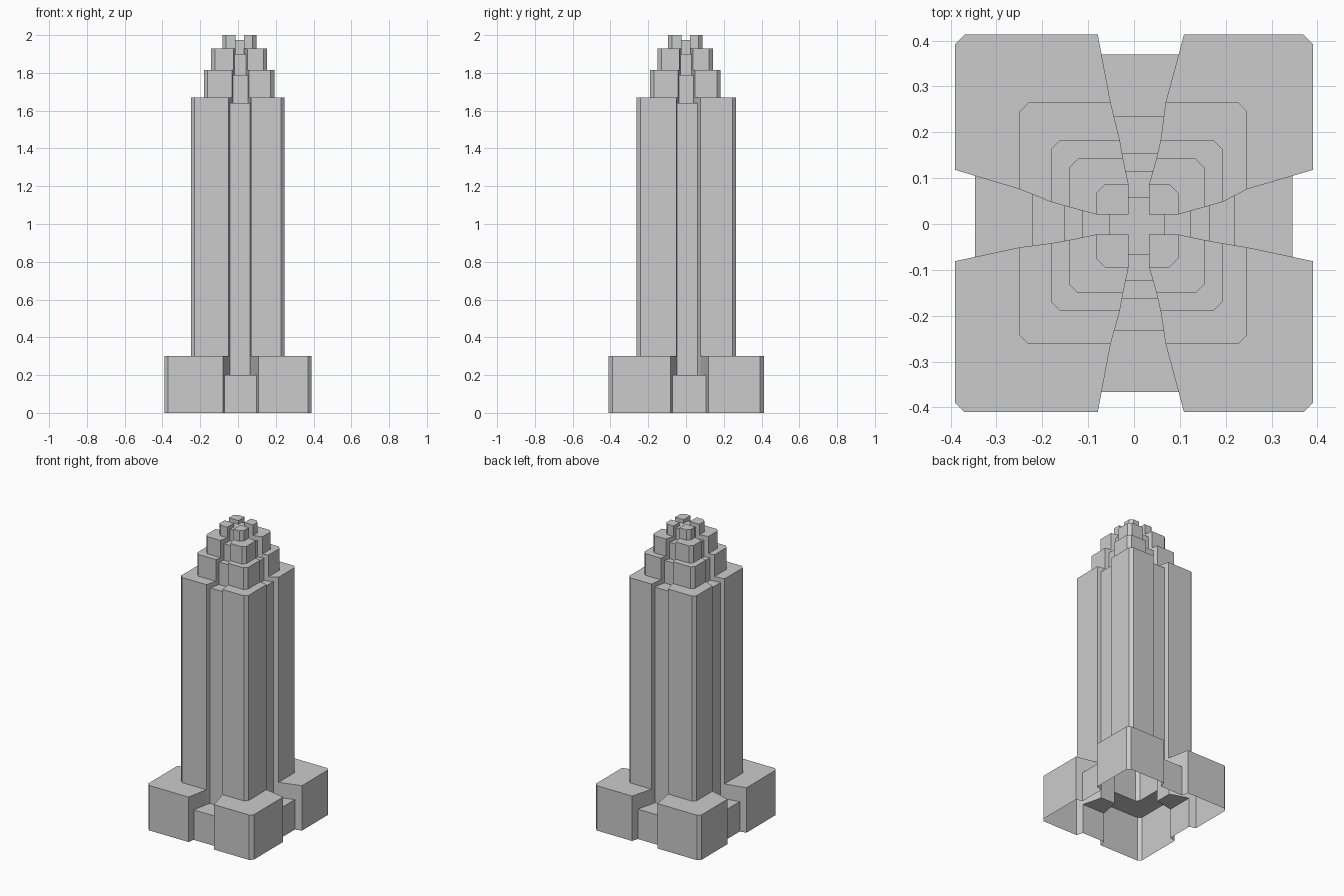
import bpy, bmesh

if "Cube" in bpy.data.objects:
    bpy.data.objects.remove(bpy.data.objects["Cube"])

# Tier data, base to crown
H = [0.30, 1.67, 1.815, 1.93, 2.0]          # corner block tops
F = [0.20, 1.64, 1.79, 1.90, 1.975]         # channel floor heights
CH = 0.02                                   # corner chamfer
OUT = {'x': {-1: [0.39, 0.25, 0.181, 0.142, 0.083],    # tier half extents
             1: [0.39, 0.247, 0.193, 0.154, 0.097]},
       'y': {-1: [0.41, 0.262, 0.19, 0.151, 0.095],
             1: [0.413, 0.265, 0.183, 0.143, 0.087]}}
REC = {'x': {-1: [0.347, 0.223, 0.152, 0.113, 0.054],  # channel end faces
             1: [0.346, 0.22, 0.165, 0.124, 0.066]},
       'y': {-1: [0.366, 0.233, 0.163, 0.124, 0.067],
             1: [0.37, 0.236, 0.154, 0.116, 0.058]}}
NOTCH = {'x': {-1: [0.079, 0.051, 0.031, 0.024, 0.012],  # channel half widths
               1: [0.109, 0.069, 0.058, 0.049, 0.033]},
         'y': {-1: [0.081, 0.051, 0.042, 0.035, 0.023],
               1: [0.118, 0.076, 0.048, 0.037, 0.021]}}
N = len(H)
bm = bmesh.new()


def face(pts):
    bm.faces.new([bm.verts.new(p) for p in pts])


def wall(a, b, z0, z1):
    face([(*a, z0), (*b, z0), (*b, z1), (*a, z1)])


def edge(axis, s, t, i):
    """Channel edge point of tier i on side (axis, s), channel flank t."""
    cross = 'y' if axis == 'x' else 'x'
    w = t * NOTCH[cross][t][min(i, N - 1)]
    d = s * (OUT[axis][s][i] if i < N else NOTCH[axis][s][-1])
    return (d, w) if axis == 'x' else (w, d)


def recess(axis, s, t, i):
    """Point where the channel end face meets the channel flank."""
    a, b = edge(axis, s, t, i), edge(axis, s, t, i + 1)
    k = 0 if axis == 'x' else 1
    f = (s * REC[axis][s][i] - a[k]) / (b[k] - a[k])
    return (a[0] + f * (b[0] - a[0]), a[1] + f * (b[1] - a[1]))


# Corner blocks: outer walls and stepped tops
for sx in (-1, 1):
    for sy in (-1, 1):
        def ring(i):
            x, y = sx * OUT['x'][sx][i], sy * OUT['y'][sy][i]
            return [edge('y', sy, sx, i), (x - sx * CH, y),
                    (x, y - sy * CH), edge('x', sx, sy, i)]
        for i in range(N):
            r = ring(i)
            z0 = H[i - 1] if i else 0
            for a, b in zip(r, r[1:]):
                wall(a, b, z0, H[i])
            inner = ring(i + 1)[::-1] if i < N - 1 else [edge('x', sx, sy, N)]
            face([(*p, H[i]) for p in r + inner])

# Channels on all four sides: flanks, end faces and floors
for axis in 'xy':
    for s in (-1, 1):
        for i in range(N):
            low = F[i - 1] if i else 0
            for t in (-1, 1):
                a, p, b = edge(axis, s, t, i), recess(axis, s, t, i), edge(axis, s, t, i + 1)
                mid = [(*a, H[i - 1])] if i else []
                face([(*a, low)] + mid + [(*a, H[i]), (*p, H[i]), (*p, F[i]), (*p, low)])
                wall(p, b, F[i], H[i])
            wall(recess(axis, s, -1, i), recess(axis, s, 1, i), low, F[i])
            left = [recess(axis, s, -1, i), edge(axis, s, -1, i + 1)]
            right = [edge(axis, s, 1, i + 1), recess(axis, s, 1, i)]
            if i < N - 1:
                left.append(recess(axis, s, -1, i + 1))
                right.insert(0, recess(axis, s, 1, i + 1))
            face([(*p, F[i]) for p in left + right])

# Crossing of the channels at the crown
face([(*edge('x', sx, sy, N), F[-1]) for sx, sy in ((-1, -1), (1, -1), (1, 1), (-1, 1))])

# Weld into one shell, open underneath
bmesh.ops.remove_doubles(bm, verts=bm.verts, dist=1e-5)
bmesh.ops.recalc_face_normals(bm, faces=bm.faces)
mesh = bpy.data.meshes.new("stepped_tower")
bm.to_mesh(mesh)
bm.free()
bpy.context.collection.objects.link(bpy.data.objects.new("stepped_tower", mesh))
